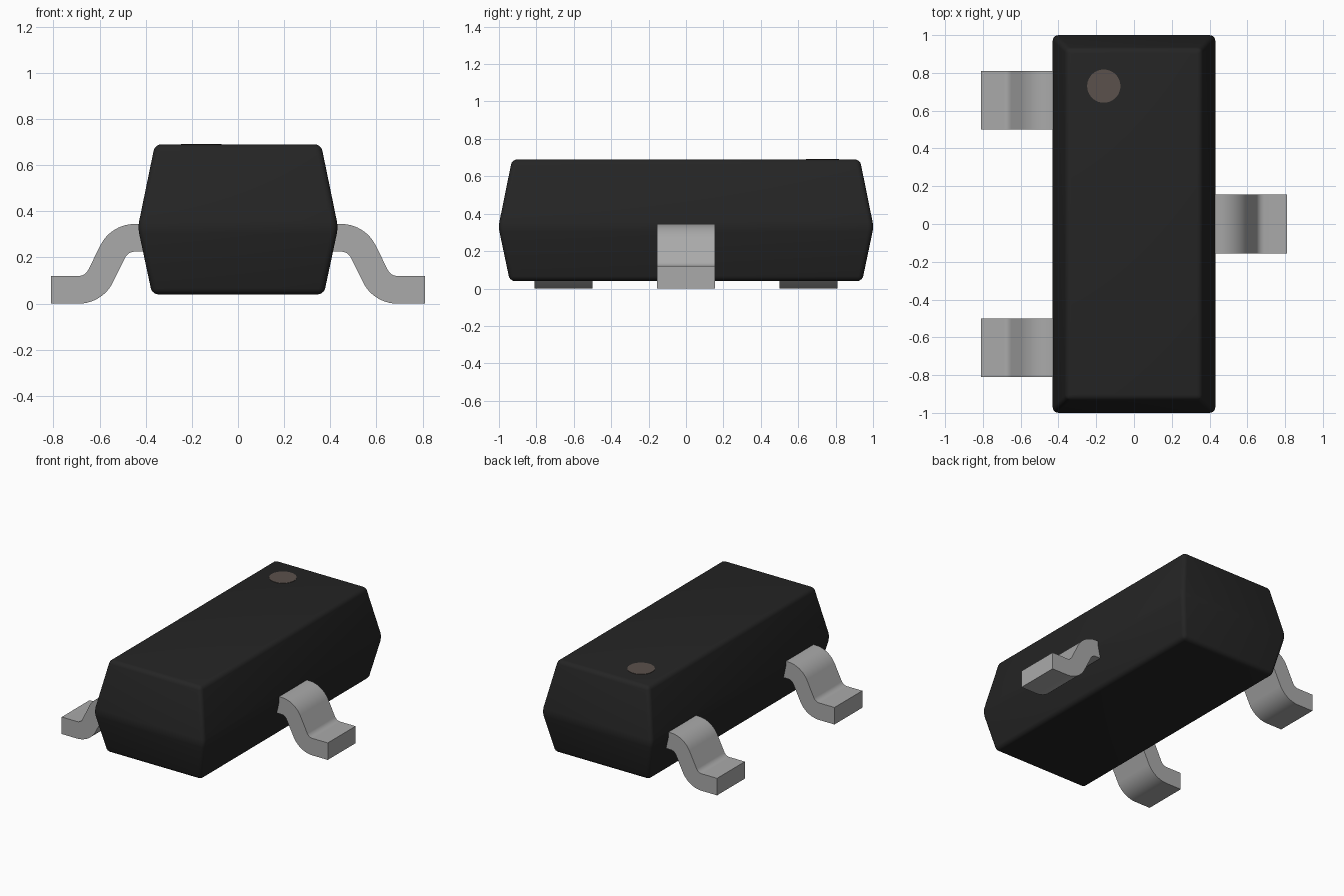
import bpy, bmesh, math

cube = bpy.data.objects.get("Cube")
if cube:
    bpy.data.objects.remove(cube, do_unlink=True)


def material(name, rgb):
    mat = bpy.data.materials.new(name)
    mat.use_nodes = True
    mat.diffuse_color = (*rgb, 1)
    bsdf = mat.node_tree.nodes["Principled BSDF"]
    bsdf.inputs["Base Color"].default_value = (*rgb, 1)
    bsdf.inputs["Roughness"].default_value = 0.6
    return mat


BLACK = material("black plastic", (0.018, 0.018, 0.018))
METAL = material("grey metal", (0.40, 0.40, 0.40))
BROWN = material("brown mark", (0.105, 0.083, 0.072))


def make_object(name, bm, mat):
    bmesh.ops.recalc_face_normals(bm, faces=bm.faces)
    mesh = bpy.data.meshes.new(name)
    bm.to_mesh(mesh)
    bm.free()
    mesh.materials.append(mat)
    obj = bpy.data.objects.new(name, mesh)
    bpy.context.collection.objects.link(obj)
    return obj


def smooth(obj, degrees):
    bpy.ops.object.select_all(action='DESELECT')
    obj.select_set(True)
    bpy.context.view_layer.objects.active = obj
    bpy.ops.object.shade_smooth_by_angle(angle=math.radians(degrees))


# Moulded body: three rectangles (half x, half y, z) joined into a tapered box
def build_body():
    bm = bmesh.new()
    rings = []
    for hx, hy, z in ((0.372, 0.942, 0.04), (0.434, 1.003, 0.33), (0.36, 0.93, 0.69)):
        rings.append([bm.verts.new((sx * hx, sy * hy, z))
                      for sx, sy in ((-1, -1), (1, -1), (1, 1), (-1, 1))])
    for low, high in zip(rings, rings[1:]):
        for i in range(4):
            j = (i + 1) % 4
            bm.faces.new((low[i], low[j], high[j], high[i]))
    bm.faces.new(rings[0][::-1])
    bm.faces.new(rings[-1])
    # Rounded edges all over
    bmesh.ops.bevel(bm, geom=bm.edges[:], offset=0.027, offset_type='OFFSET',
                    segments=5, profile=0.5, affect='EDGES', clamp_overlap=True)
    smooth(make_object("body", bm, BLACK), 40)


def arc(cx, cz, radius, start, end, steps=10):
    angles = [math.radians(start + (end - start) * i / steps) for i in range(steps + 1)]
    return [(cx + radius * math.cos(a), cz + radius * math.sin(a)) for a in angles]


# Gull-wing lead: bent strip profile in x-z, extruded along y
def build_lead(name, side, y_centre, width=0.31):
    shoulder, heel = (0.448, 0.18), (0.69, 0.165)
    inner, outer, bend = 0.045, 0.165, 62
    top = ([(0.3, 0.345)] + arc(*shoulder, outer, 90, 90 - bend)
           + arc(*heel, inner, 270 - bend, 270) + [(0.81, 0.12)])
    under = ([(0.81, 0.0)] + arc(*heel, outer, 270, 270 - bend)
             + arc(*shoulder, inner, 90 - bend, 90) + [(0.3, 0.225)])
    bm = bmesh.new()
    face = bm.faces.new([bm.verts.new((side * x, y_centre - width / 2, z))
                         for x, z in top + under])
    extruded = bmesh.ops.extrude_face_region(bm, geom=[face])
    verts = [v for v in extruded["geom"] if isinstance(v, bmesh.types.BMVert)]
    bmesh.ops.translate(bm, verts=verts, vec=(0, width, 0))
    smooth(make_object(name, bm, METAL), 30)


# Round orientation mark on the top face
def build_mark():
    bm = bmesh.new()
    bmesh.ops.create_cone(bm, cap_ends=True, segments=48, radius1=0.088,
                          radius2=0.088, depth=0.005)
    bmesh.ops.translate(bm, verts=bm.verts, vec=(-0.16, 0.73, 0.69))
    make_object("orientation_mark", bm, BROWN)


build_body()
build_lead("left_lead", 1, 0.0)
build_lead("right_back_lead", -1, 0.655)
build_lead("right_front_lead", -1, -0.655)
build_mark()
